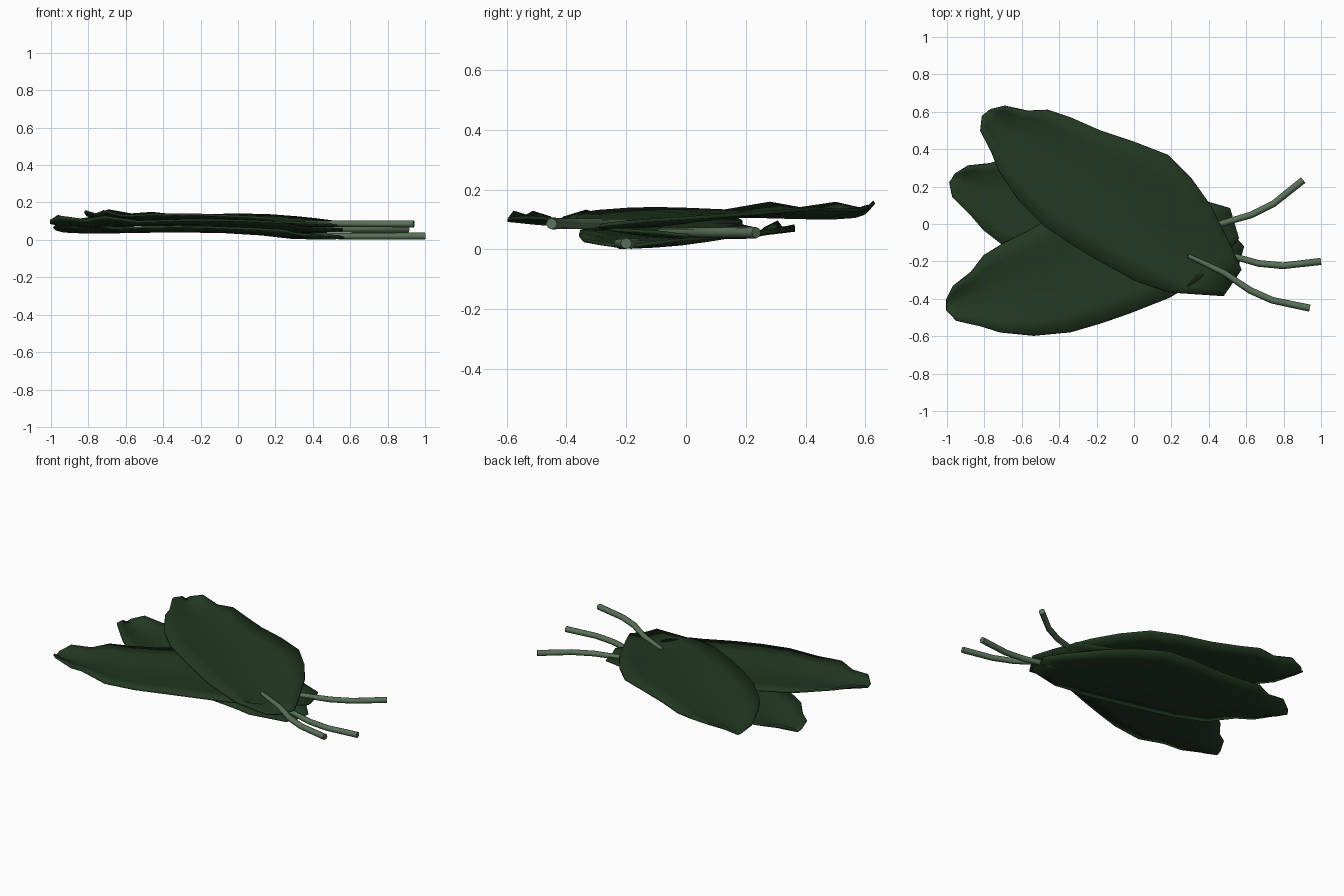
import bpy, math

if "Cube" in bpy.data.objects:
    bpy.data.objects.remove(bpy.data.objects["Cube"])

def material(name, rgb):
    m = bpy.data.materials.new(name)
    m.diffuse_color = (*rgb, 1)
    m.use_nodes = True
    m.node_tree.nodes["Principled BSDF"].inputs["Base Color"].default_value = m.diffuse_color
    return m

LEAF = material("leaf_green", (0.016, 0.04, 0.016))
STEM = material("stem_green", (0.10, 0.165, 0.10))
PIVOT = (0.94, -0.45)   # cut end of the stem, origin of every leaf

# Leaf rows from base to tip: edge 1 (x, y, z), edge 2 (x, y, z), midrib z
ROWS = [
    (0.575, -0.245, 0.000, 0.48, -0.385, 0.000, -0.010),
    (0.525, -0.13, 0.010, 0.25, -0.37, 0.010, -0.012),
    (0.41, 0.10, 0.025, 0.17, -0.36, 0.030, -0.008),
    (0.31, 0.24, 0.035, 0.00, -0.30, 0.040, 0.010),
    (0.18, 0.37, 0.045, -0.20, -0.19, 0.048, 0.022),
    (0.00, 0.44, 0.050, -0.34, -0.105, 0.050, 0.025),
    (-0.18, 0.50, 0.045, -0.48, -0.01, 0.048, 0.025),
    (-0.34, 0.57, 0.045, -0.62, 0.13, 0.042, 0.022),
    (-0.46, 0.61, 0.058, -0.72, 0.28, 0.068, 0.020),
    (-0.57, 0.605, 0.050, -0.76, 0.38, 0.050, 0.020),
    (-0.69, 0.63, 0.072, -0.82, 0.50, 0.068, 0.025),
    (-0.77, 0.61, 0.050, -0.81, 0.58, 0.050, 0.035),
]
STEM_PATH = [(0.29, -0.17, 0.004, 0.6), (0.48, -0.26, 0, 0.9), (0.62, -0.355, 0, 1),
             (0.74, -0.408, 0, 1), (0.94, -0.45, 0, 1.05)]
N = 6   # strips across the blade


def make_leaf(tag, loc, angle):
    # Blade: thin cupped sheet lofted between the two edges
    verts, faces = [], []
    for x1, y1, z1, x2, y2, z2, zm in ROWS:
        for i in range(N + 1):
            f = i / N
            t = abs(2 * f - 1) ** 1.4
            edge = z1 if f < 0.5 else z2
            verts.append((x1 + (x2 - x1) * f - PIVOT[0],
                          y1 + (y2 - y1) * f - PIVOT[1],
                          zm + (edge - zm) * t))
    for r in range(len(ROWS) - 1):
        for i in range(N):
            a = r * (N + 1) + i
            faces.append((a, a + N + 1, a + N + 2, a + 1))
    me = bpy.data.meshes.new(tag + "_blade")
    me.from_pydata(verts, [], faces)
    me.materials.append(LEAF)
    blade = bpy.data.objects.new(tag + "_blade", me)
    bpy.context.collection.objects.link(blade)
    sol = blade.modifiers.new("thickness", 'SOLIDIFY')
    sol.thickness = 0.012
    sol.offset = 0
    bpy.context.view_layer.objects.active = blade
    blade.select_set(True)
    bpy.ops.object.shade_smooth_by_angle(angle=math.radians(40))
    blade.select_set(False)

    # Stem: bent round rod lying on the blade base
    cu = bpy.data.curves.new(tag + "_stem", 'CURVE')
    cu.dimensions = '3D'
    cu.bevel_depth = 0.018
    cu.bevel_resolution = 2
    cu.use_fill_caps = True
    sp = cu.splines.new('POLY')
    sp.points.add(len(STEM_PATH) - 1)
    for p, (x, y, z, r) in zip(sp.points, STEM_PATH):
        p.co = (x - PIVOT[0], y - PIVOT[1], z, 1)
        p.radius = r
    cu.materials.append(STEM)
    stem = bpy.data.objects.new(tag + "_stem", cu)
    bpy.context.collection.objects.link(stem)

    for ob in (blade, stem):
        ob.location = loc
        ob.rotation_euler = (0, 0, math.radians(angle))


# Three stacked copies fanned out around the stems
make_leaf("top_leaf", (0.94, -0.45, 0.086), 0)
make_leaf("middle_leaf", (0.905, 0.235, 0.056), 50.4)
make_leaf("bottom_leaf", (1.0, -0.20, 0.020), 18.4)
